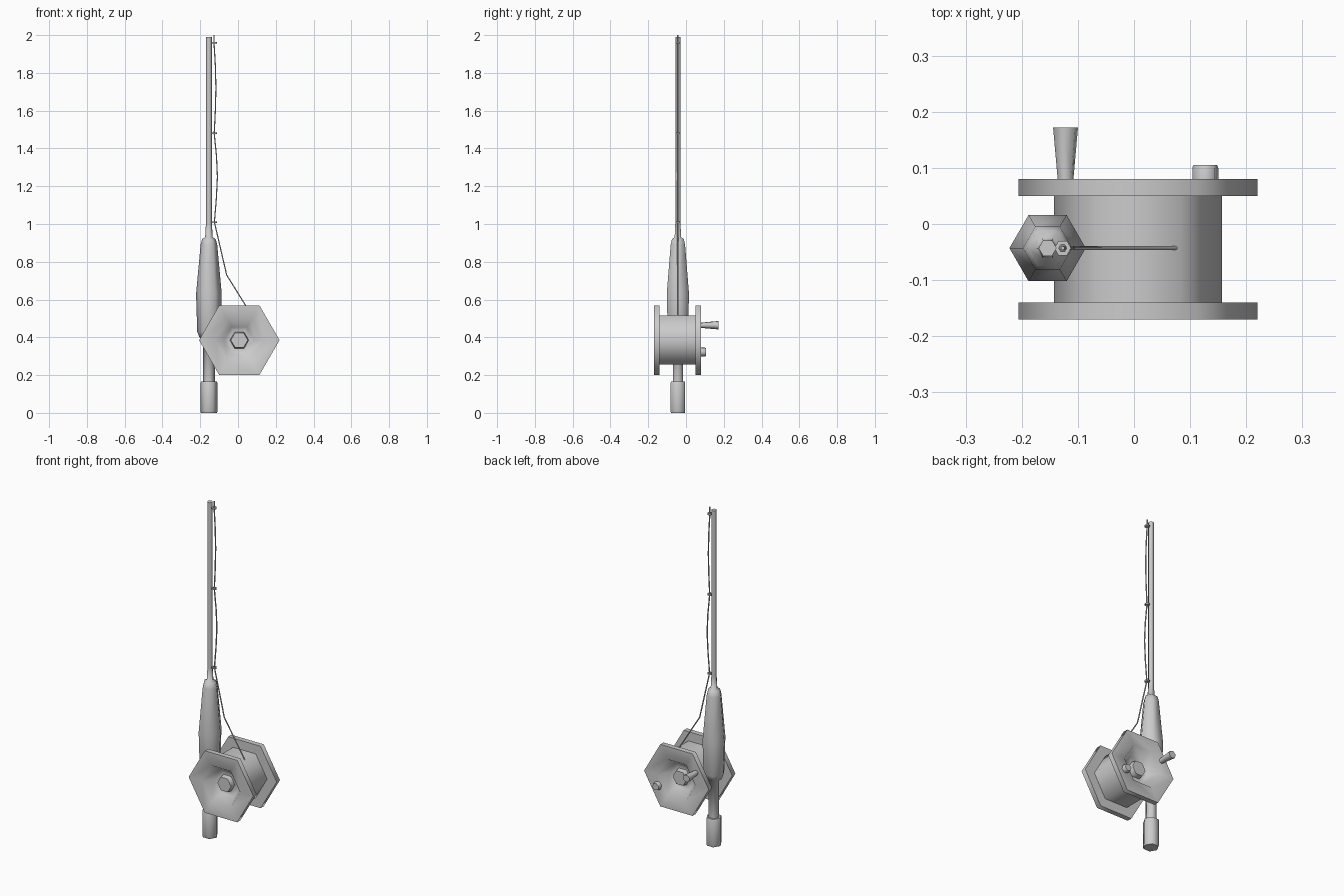
import bpy, bmesh, math

if "Cube" in bpy.data.objects:
    bpy.data.objects.remove(bpy.data.objects["Cube"])

SIDES = 6
ROD_X, ROD_Y = -0.154, -0.043
REEL_X, REEL_Z = 0.007, 0.385


def finish(obj):
    bpy.ops.object.select_all(action='DESELECT')
    bpy.context.view_layer.objects.active = obj
    obj.select_set(True)
    bpy.ops.object.shade_smooth_by_angle(angle=math.radians(62))


def lathe(name, profile, loc, axis='Z', phase=0.0, closed=False):
    """Revolve (radius, height) points into a six-sided solid."""
    bm = bmesh.new()
    rings = []
    for r, h in profile:
        ring = []
        for i in range(SIDES):
            a = phase + 2 * math.pi * i / SIDES
            c, s = r * math.cos(a), r * math.sin(a)
            ring.append(bm.verts.new((c, s, h) if axis == 'Z' else (c, h, s)))
        rings.append(ring)
    pairs = list(zip(rings, rings[1:]))
    if closed:
        pairs.append((rings[-1], rings[0]))
    else:
        bm.faces.new(rings[0])
        bm.faces.new(rings[-1])
    for a, b in pairs:
        for i in range(SIDES):
            j = (i + 1) % SIDES
            bm.faces.new((a[i], a[j], b[j], b[i]))
    bmesh.ops.recalc_face_normals(bm, faces=bm.faces)
    mesh = bpy.data.meshes.new(name)
    bm.to_mesh(mesh)
    bm.free()
    obj = bpy.data.objects.new(name, mesh)
    obj.location = loc
    bpy.context.collection.objects.link(obj)
    finish(obj)
    return obj


# Rod: butt cap, shaft with swollen grip, thin pole
rod = (ROD_X, ROD_Y, 0)
lathe("butt_cap", [(0.042, 0), (0.045, 0.008), (0.045, 0.158), (0.042, 0.165)], rod)
lathe("grip", [(0.031, 0.16), (0.031, 0.385), (0.05, 0.4), (0.062, 0.43),
               (0.068, 0.63), (0.044, 0.89), (0.036, 0.92), (0.02, 0.93),
               (0.016, 1.0)], rod)
lathe("pole", [(0.016, 0.93), (0.016, 1.99)], rod)

# Reel spool: two flanges, drum and recessed hubs on both ends
lathe("reel_spool", [(0.045, -0.14), (0.05, -0.11), (0.08, -0.11), (0.125, -0.17),
                     (0.213, -0.17), (0.213, -0.14), (0.15, -0.14),
                     (0.15, 0.05), (0.213, 0.05), (0.213, 0.08),
                     (0.125, 0.08), (0.08, 0.02), (0.05, 0.02), (0.045, 0.05)],
      (REEL_X, 0, REEL_Z), 'Y')

# Crank knob and counterweight on the back flange
lathe("crank_knob", [(0.015, 0.07), (0.015, 0.085), (0.023, 0.172)],
      (-0.122, 0, 0.464), 'Y', math.radians(-30 + 15))
lathe("counterweight", [(0.024, 0.07), (0.024, 0.1), (0.022, 0.105)],
      (0.127, 0, 0.322), 'Y', math.radians(-30 + 15))

# Line guide rings
for i, z in enumerate((1.01, 1.48, 1.96)):
    lathe(f"line_guide_{i + 1}", [(0.015, -0.004), (0.015, 0.004),
                                  (0.007, 0.004), (0.007, -0.004)],
          (-0.127, ROD_Y, z), closed=True)

# Fishing line from the drum up through the guides
path = [(0.075, 0.513), (-0.06, 0.73), (-0.125, 1.01), (-0.115, 1.13),
        (-0.109, 1.25), (-0.114, 1.36), (-0.126, 1.48), (-0.12, 1.6),
        (-0.117, 1.72), (-0.12, 1.84), (-0.127, 1.96), (-0.127, 2.0)]
curve = bpy.data.curves.new("fishing_line", 'CURVE')
curve.dimensions = '3D'
curve.bevel_depth = 0.0035
curve.bevel_resolution = 1
curve.use_fill_caps = True
spline = curve.splines.new('POLY')
spline.points.add(len(path) - 1)
for p, (x, z) in zip(spline.points, path):
    p.co = (x, ROD_Y, z, 1)
line = bpy.data.objects.new("fishing_line", curve)
bpy.context.collection.objects.link(line)
bpy.ops.object.select_all(action='DESELECT')
bpy.context.view_layer.objects.active = line
line.select_set(True)
bpy.ops.object.convert(target='MESH')
finish(bpy.context.view_layer.objects.active)
